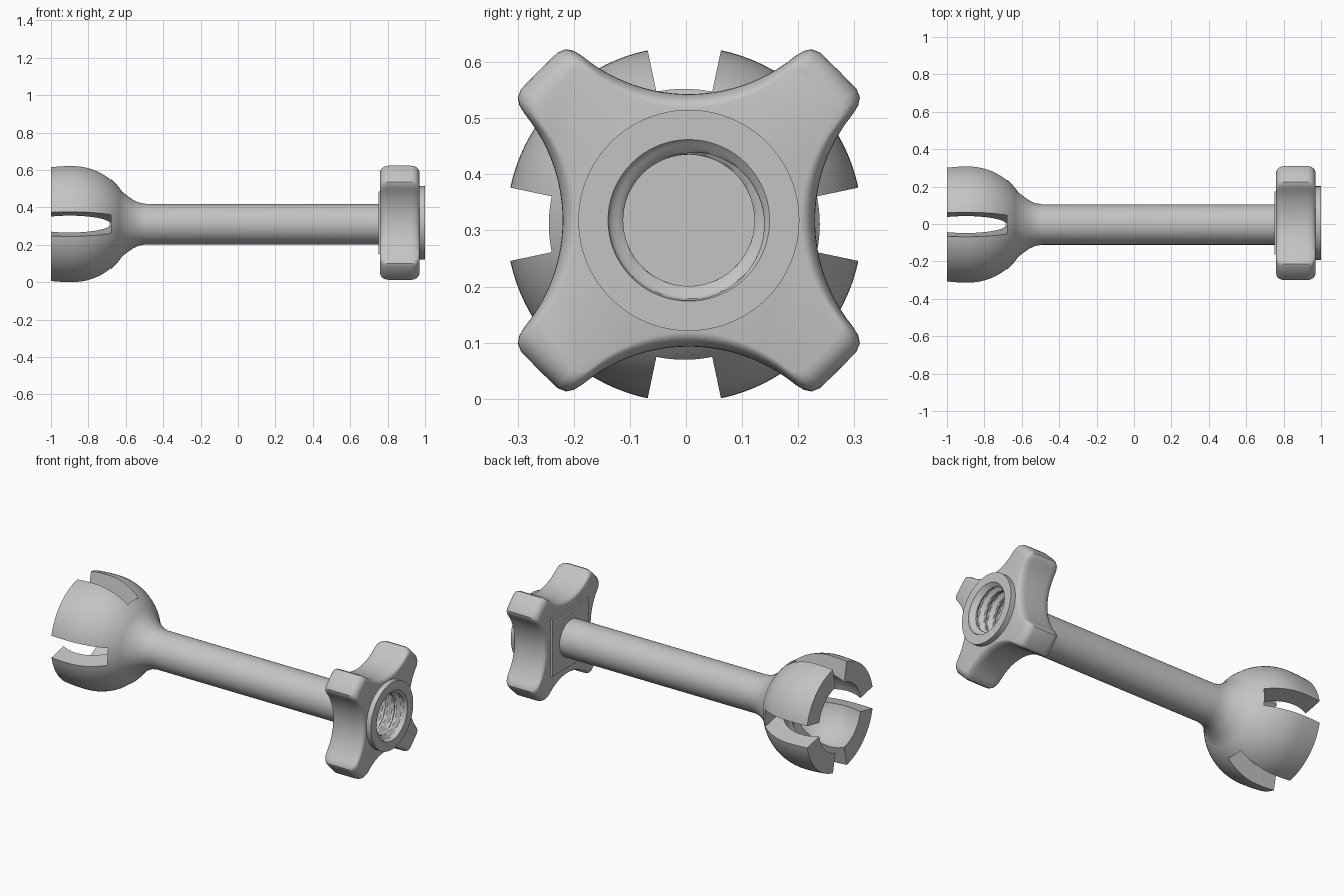
import bpy, bmesh, math
from mathutils import Vector

cube = bpy.data.objects.get("Cube")
if cube:
    bpy.data.objects.remove(cube, do_unlink=True)

grey = bpy.data.materials.new("light grey")
grey.use_nodes = True
colour = (0.55, 0.55, 0.55, 1)
grey.diffuse_color = colour
grey.node_tree.nodes["Principled BSDF"].inputs["Base Color"].default_value = colour

CUP = Vector((0, -0.003, 0.311))    # axis of cup and shaft
KNOB = Vector((0, 0.005, 0.318))    # axis of knob


def add_loft(bm, rings):
    """Skin closed rings of points and cap both ends."""
    loops = [[bm.verts.new(p) for p in ring] for ring in rings]
    n = len(loops[0])
    for a, b in zip(loops, loops[1:]):
        for i in range(n):
            j = (i + 1) % n
            bm.faces.new((a[i], a[j], b[j], b[i]))
    bm.faces.new(loops[0][::-1])
    bm.faces.new(loops[-1])


def make(name, lofts):
    bm = bmesh.new()
    for rings in lofts:
        add_loft(bm, rings)
    bmesh.ops.recalc_face_normals(bm, faces=bm.faces)
    mesh = bpy.data.meshes.new(name)
    bm.to_mesh(mesh)
    bm.free()
    mesh.materials.append(grey)
    obj = bpy.data.objects.new(name, mesh)
    bpy.context.collection.objects.link(obj)
    return obj


def polar(origin, x, r, a):
    return origin + Vector((x, r * math.cos(a), r * math.sin(a)))


def lathe(origin, profile, n=96):
    turn = [math.tau * i / n for i in range(n)]
    return [[polar(origin, x, r, a) for a in turn] for x, r in profile]


def activate(obj):
    bpy.ops.object.select_all(action='DESELECT')
    obj.select_set(True)
    bpy.context.view_layer.objects.active = obj


def cut(obj, cutter):
    mod = obj.modifiers.new("cut", 'BOOLEAN')
    mod.operation = 'DIFFERENCE'
    mod.solver = 'EXACT'
    mod.object = cutter
    activate(obj)
    bpy.ops.object.modifier_apply(modifier=mod.name)


def smooth(obj, degrees=32):
    activate(obj)
    bpy.ops.object.shade_smooth_by_angle(angle=math.radians(degrees))


# Hollow cup flowing into the shaft
profile = []
for i in range(13):                 # inner hollow, from its floor to the rim
    a = math.radians(2 + i * 115 / 12)
    profile.append((-0.9 + 0.22 * math.cos(a), 0.22 * math.sin(a)))
profile[-1] = (-1.0, 0.196)
profile += [(-1.0, 0.311), (-0.94, 0.316)]
for i in range(13):                 # outer ball
    a = math.radians(90 - i * 57 / 12)
    profile.append((-0.885 + 0.317 * math.cos(a), 0.317 * math.sin(a)))
profile += [(-0.59, 0.15), (-0.56, 0.129), (-0.53, 0.115), (-0.49, 0.108), (0.77, 0.108)]
cup = make("cup_and_shaft", [lathe(CUP, profile)])

# Four radial slots in the cup
half = math.radians(11.9)
wedges = []
for k in range(4):
    mid = k * math.pi / 2
    corners = [(0.05, -half), (0.45, -half), (0.45, half), (0.05, half)]
    wedges.append([[polar(CUP, x, r, mid + a) for r, a in corners] for x in (-1.1, -0.68)])
slots = make("slot_cutter", wedges)
cut(cup, slots)

# Four-armed knob outline: concave sides and rounded arm tips
side = []
for i in range(-12, 13):
    y = 0.19 * i / 12
    side.append((y, 0.525 - math.sqrt(0.09 - y * y)))
tip = [(0.205, 0.302), (0.219, 0.305), (0.234, 0.299)]
quarter = side + tip + [(0.267, 0.267)] + [(z, y) for y, z in reversed(tip)]
outline = []
for k in range(4):
    c, s = round(math.cos(k * math.pi / 2)), round(math.sin(k * math.pi / 2))
    outline += [(y * c + z * s, z * c - y * s) for y, z in quarter]

# Rounded rim by scaling the outline across the thickness
edge = []
for i in range(7):
    a = math.radians(15 * i)
    edge.append((0.045 * (1 - math.sin(a)), 0.885 + 0.115 * math.cos(a)))
sections = [(0.76 + d, s) for d, s in
            [(0.045 * (1 - math.sin(math.radians(15 * i))), 0.885 + 0.115 * math.cos(math.radians(15 * i)))
             for i in range(6, -1, -1)]]
sections += [(0.97 - d, s) for d, s in edge]
knob = make("knob", [[[KNOB + Vector((x, y * s, z * s)) for y, z in outline] for x, s in sections]])

# Raised collar on the outer face, square pad on the inner face
collar = make("collar", [lathe(KNOB, [(0.97, 0.197), (1.0, 0.197)])])
pad_corners = [(-1, -1), (1, -1), (1, 1), (-1, 1)]
make("back_pad", [[[KNOB + Vector((x, 0.168 * y, 0.168 * z)) for y, z in pad_corners]
                   for x in (0.75, 0.762)]])


# Threaded bore
def thread_radius(x, a):
    t = ((x - 0.79) / 0.06 + a / math.tau) % 1
    wave = min(max(abs(t * 2 - 1) * 2 - 0.5, 0), 1)
    lead = min(max((x - 0.975) / 0.025, 0), 1)
    r = 0.117 + 0.022 * wave
    return r + (0.144 - r) * lead


rows = [0.79 + 0.21 * i / 56 for i in range(57)] + [1.05]
turn = [math.tau * i / 72 for i in range(72)]
bore = make("bore_cutter", [[[polar(KNOB, x, thread_radius(x, a), a) for a in turn] for x in rows]])
for part in (knob, collar):
    cut(part, bore)

for part in (cup, knob, collar):
    smooth(part)
for helper in (slots, bore):
    bpy.data.objects.remove(helper, do_unlink=True)
